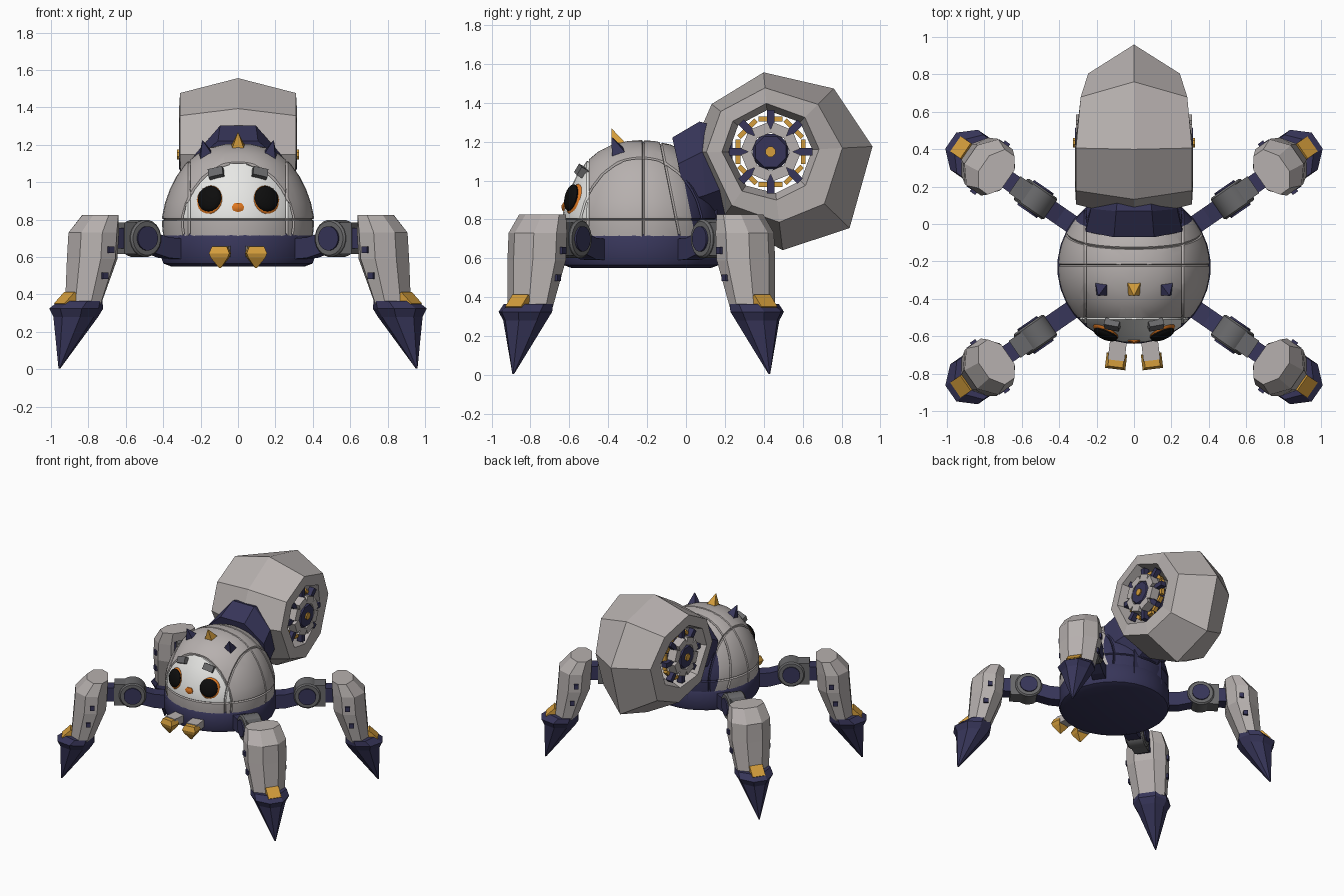
import bpy, bmesh, math
from math import sin, cos, pi, radians
from mathutils import Matrix, Vector

if "Cube" in bpy.data.objects:
    bpy.data.objects.remove(bpy.data.objects["Cube"])


def material(name, r, g, b):
    m = bpy.data.materials.new(name)
    m.diffuse_color = (r, g, b, 1)
    m.use_nodes = True
    m.node_tree.nodes["Principled BSDF"].inputs["Base Color"].default_value = m.diffuse_color
    return m


GREY = material("shell_grey", .47, .435, .425)
WHITE = material("face_white", .80, .80, .78)
NAVY = material("navy", .038, .036, .10)
STEEL = material("dark_steel", .14, .14, .145)
GOLD = material("gold", .66, .34, .045)
ORANGE = material("orange", .75, .19, .015)
BLACK = material("black", .004, .004, .004)
I4 = Matrix.Identity(4)


def finish(name, bm, mats, smooth=False):
    bmesh.ops.recalc_face_normals(bm, faces=bm.faces)
    me = bpy.data.meshes.new(name)
    bm.to_mesh(me)
    bm.free()
    for m in mats:
        me.materials.append(m)
    ob = bpy.data.objects.new(name, me)
    bpy.context.collection.objects.link(ob)
    if smooth:
        bpy.ops.object.select_all(action='DESELECT')
        ob.select_set(True)
        bpy.context.view_layer.objects.active = ob
        bpy.ops.object.shade_smooth_by_angle(angle=radians(35))
    return ob


def loft(name, rings, mat, mx=I4, loop=False, smooth=False):
    """Skin a list of equal rings; cap the ends or join last to first."""
    bm = bmesh.new()
    vs = [[bm.verts.new(mx @ Vector(p)) for p in r] for r in rings]
    n = len(vs[0])
    for a, b in zip(vs, vs[1:] + (vs[:1] if loop else [])):
        for i in range(n):
            j = (i + 1) % n
            bm.faces.new((a[i], a[j], b[j], b[i]))
    if not loop:
        bm.faces.new(vs[0])
        bm.faces.new(vs[-1])
    return finish(name, bm, [mat], smooth)


def box(name, c, s, mat, mx=I4, top=1.0):
    """Box centred at c; top scales the upper face."""
    q = [(-.5, -.5), (.5, -.5), (.5, .5), (-.5, .5)]
    rings = [[(c[0] + x * s[0] * k, c[1] + y * s[1] * k, c[2] + h * s[2]) for x, y in q]
             for h, k in ((-.5, 1), (.5, top))]
    return loft(name, rings, mat, mx)


def turned(name, prof, n, mat, mx=I4, smooth=False):
    """Lathe (radius, height) pairs about local z."""
    rings = [[(r * cos(2 * pi * (i + .5) / n), r * sin(2 * pi * (i + .5) / n), z)
              for i in range(n)] for r, z in prof]
    return loft(name, rings, mat, mx, smooth=smooth)


def ellipsoid(name, c, normal, s, mat):
    mx = (Matrix.Translation(c) @ Vector(normal).to_track_quat('Z', 'Y').to_matrix().to_4x4()
          @ Matrix.Diagonal((*s, 1)))
    bm = bmesh.new()
    bmesh.ops.create_uvsphere(bm, u_segments=20, v_segments=10, radius=1, matrix=mx)
    return finish(name, bm, [mat], True)


CY = -.23  # body centre in y
BODY = Matrix.Translation((0, CY, 0))

# Base disc
turned("base_disc", [(.36, .55), (.40, .565), (.41, .59), (.41, .70), (.395, .725)], 32, NAVY, BODY, True)

# Dome with grooved panels, pale face and navy rear
bm = bmesh.new()
prof = [(.40, .71), (.405, .76), (.405, .82), (.39, .89), (.365, .96), (.33, 1.03),
        (.28, 1.10), (.22, 1.15), (.15, 1.185), (.07, 1.203), (.004, 1.208)]
rings = [[bm.verts.new((r * cos(2 * pi * i / 40), CY + r * sin(2 * pi * i / 40), z))
          for i in range(40)] for r, z in prof]
for a, b in zip(rings, rings[1:]):
    for i in range(40):
        j = (i + 1) % 40
        bm.faces.new((a[i], a[j], b[j], b[i]))
bm.faces.new(rings[-1])
rear = Vector((0, 1, .2)).normalized()
grooves = [(Vector((0, 0, .80)), Vector((0, 0, 1))), (Vector((0, -.505, 0)), Vector((0, 1, 0))),
           (Vector((.26, 0, 0)), Vector((1, 0, 0))), (Vector((-.26, 0, 0)), Vector((1, 0, 0))),
           (Vector((0, -.07, .9)), rear), (Vector((0, -.22, 0)), Vector((0, 1, 0)))]
edge = (Vector((0, .02, .85)), rear)
for co, no in grooves + [edge]:
    for d in (-.006, 0, .006):
        bmesh.ops.bisect_plane(bm, geom=bm.verts[:] + bm.edges[:] + bm.faces[:],
                               plane_co=co + no * d, plane_no=no, dist=1e-5)
for f in bm.faces:
    c = f.calc_center_median()
    if (c - edge[0]).dot(rear) > 0:
        f.material_index = 2
    elif c.y < -.505 and c.z > .80:
        f.material_index = 1
for v in bm.verts:
    if any(abs((v.co - co).dot(no)) < 1e-4 for co, no in grooves):
        v.co += (Vector((0, CY, .8)) - v.co).normalized() * .010
finish("dome", bm, [GREY, WHITE, NAVY], True)

# Face: eyes, brows, nose, fangs
for s in (-1, 1):
    ellipsoid("eye_rim", (s * .153, -.568, .900), (s * .50, -.85, .22), (.078, .084, .032), ORANGE)
    ellipsoid("pupil", (s * .152, -.590, .912), (s * .36, -.9, .22), (.068, .070, .026), BLACK)
    mx = Matrix.Translation((s * .115, -.535, 1.045)) @ Matrix.Rotation(s * .3, 4, 'Z') \
        @ Matrix.Rotation(-.5, 4, 'X') @ Matrix.Rotation(s * .25, 4, 'Y')
    box("brow", (0, 0, 0), (.08, .05, .05), STEEL, mx)
    mx = Matrix.Translation((s * .08, -.60, .63)) @ Matrix.Rotation(s * .12, 4, 'Z')
    box("fang_mount", (0, -.05, 0), (.09, .16, .06), GREY, mx)
    q = [(-1, -1), (1, -1), (1, 1), (-1, 1)]
    loft("fang", [[(x * w, -.135 + y * d, z) for x, y in q] for w, d, z in
                  ((.04, .03, .025), (.055, .042, -.01), (.045, .035, -.035), (.004, .004, -.09))], GOLD, mx)
turned("nose", [(.008, -.035), (.034, -.008), (.038, .01), (.022, .028)], 6, ORANGE,
       Matrix.Translation((0, -.618, .86)) @ Matrix.Diagonal((1, .6, 1, 1)), True)

# Head spikes
for x, z, mat in ((-.165, 1.125, NAVY), (0, 1.165, GOLD), (.165, 1.125, NAVY)):
    mx = Matrix.Translation((x, -.34, z)) @ Matrix.Rotation(x * 1.5, 4, 'Y') @ Matrix.Rotation(.4, 4, 'X')
    box("head_spike", (0, 0, .045), (.10, .10, .13), mat, mx, .03)

# Neck joining dome and drum
loft("neck", [[(w * sin(2 * pi * (i + .5) / 8), y - h * sl * cos(2 * pi * (i + .5) / 8),
                z + h * cos(2 * pi * (i + .5) / 8)) for i in range(8)]
              for w, h, y, z, sl in ((.28, .25, -.02, .99, .22), (.25, .29, .09, 1.035, .08),
                                     (.20, .22, .24, 1.06, 0))], NAVY)
box("neck_foot", (0, .08, .76), (.26, .16, .22), NAVY)

# Drum: irregular octagon (angle, ridge radius, shoulder radius, shoulder x)
DRUM = Matrix.Translation((0, .435, 1.148))
octo = [(95, .41, .33, .31), (45, .46, .345, .285), (3, .525, .37, .245), (-44, .565, .385, .24),
        (-83, .51, .365, .27), (-126, .42, .34, .30), (180, .41, .33, .31), (141, .39, .33, .31)]


def drum_ring(f):
    out = []
    for a, R, rs, xs in octo:
        x, r = f(R, rs, xs)
        out.append((x, r * cos(radians(a)), r * sin(radians(a))))
    return out


loft("drum", [drum_ring(f) for f in (
    lambda R, rs, xs: (0, R), lambda R, rs, xs: (xs, rs), lambda R, rs, xs: (xs + .005, .25),
    lambda R, rs, xs: (.18, .215), lambda R, rs, xs: (-.18, .215),
    lambda R, rs, xs: (-xs - .005, .25), lambda R, rs, xs: (-xs, rs))], GREY, DRUM, loop=True)

# Rotor on both drum faces
turned("rotor_axle", [(.085, -.315), (.10, -.29), (.10, .29), (.085, .315)], 8, NAVY,
       DRUM @ Matrix.Rotation(pi / 2, 4, 'Y'))
for s in (-1, 1):
    face = DRUM @ Matrix.Rotation(s * pi / 2, 4, 'Y')
    turned("rotor_cap", [(.028, .30), (.028, .325)], 8, GOLD, face)
    for i in range(8):
        mx = face @ Matrix.Rotation(2 * pi * (i + .5) / 8, 4, 'Z')
        box("rotor_petal", (.118, 0, .275), (.055, .088, .07), GREY, mx)
        mx = face @ Matrix.Rotation(2 * pi * i / 8, 4, 'Z')
        box("rotor_spoke", (.16, 0, .26), (.11, .038, .045), NAVY, mx)
        box("rotor_band", (.168, 0, .235), (.025, .125, .03), GOLD, mx)


def leg_ring(r0, r1, w, z):
    d = r1 - r0
    half = [(r0, .5 * w), (r0 + .28 * d, w), (r0 + .68 * d, w), (r1, .4 * w)]
    return [(r, t, z) for r, t in half] + [(r, -t, z) for r, t in reversed(half)]


# Four legs, built radially and mirrored
for sx in (-1, 1):
    for sy in (-1, 1):
        L = BODY @ Matrix.Diagonal((sx, sy, 1, 1)) @ Matrix.Rotation(radians(34.6), 4, 'Z')
        loft("hip_bar", [[(r, -.05, z - .055), (r, .05, z - .055), (r, .05, z + .055), (r, -.05, z + .055)]
                         for r, z in ((.33, .64), (.48, .65), (.66, .70), (.88, .70))], NAVY, L)
        J = L @ Matrix.Translation((.64, 0, .70)) @ Matrix.Rotation(pi / 2, 4, 'X')
        turned("joint_ring", [(.09, -.07), (.10, -.06), (.10, .06), (.09, .07)], 20, STEEL, J, True)
        turned("joint_cap", [(.065, -.08), (.065, .08)], 20, NAVY, J, True)
        box("joint_link", (.72, 0, .70), (.11, .11, .17), STEEL, L)
        loft("leg_shell", [leg_ring(*a) for a in (
            (.93, 1.09, .12, .35), (.835, 1.07, .15, .59), (.825, 1.06, .15, .73),
            (.82, .975, .125, .825))], GREY, L)
        loft("claw", [leg_ring(*a) for a in (
            (1.155, 1.165, .004, .005), (.945, 1.17, .105, .28), (.92, 1.19, .13, .325),
            (.925, 1.13, .125, .365))], NAVY, L)
        G = L @ Matrix.Translation((1.11, 0, .365)) @ Matrix.Rotation(.75, 4, 'Y')
        box("claw_plate", (0, 0, 0), (.09, .10, .05), GOLD, G)
        for t in (-1, 1):
            for r, w, z in ((.935, .15, .64), (.965, .138, .50)):
                box("leg_stud", (r, t * w, z), (.035, .03, .035), NAVY, L)
